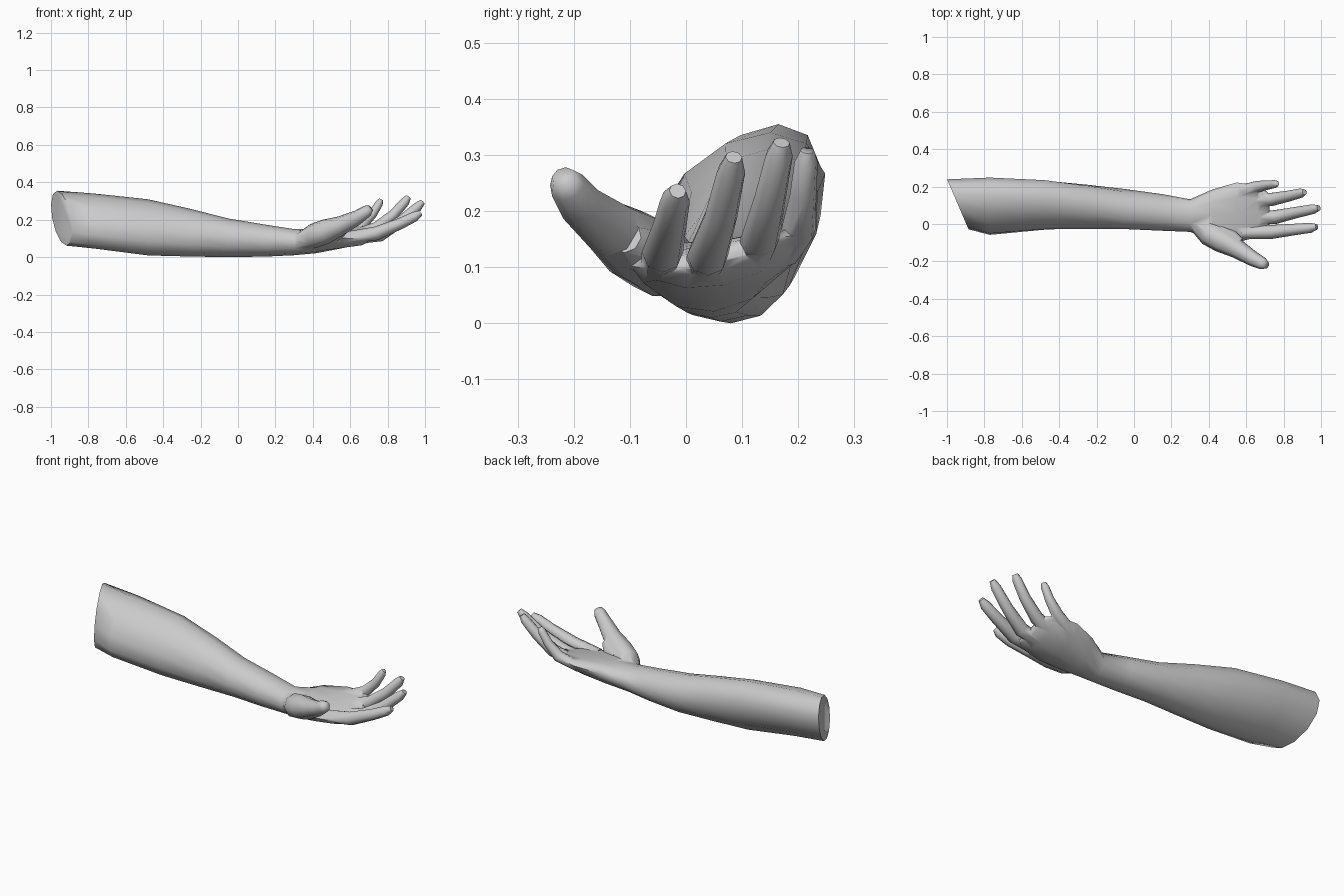
import bpy, bmesh
from math import sin, cos, tau, radians
from mathutils import Vector


def loft(name, rings):
    """Skin a list of equal-sized point rings and cap both ends."""
    bm = bmesh.new()
    rows = [[bm.verts.new(p) for p in ring] for ring in rings]
    n = len(rows[0])
    for a, b in zip(rows, rows[1:]):
        for i in range(n):
            j = (i + 1) % n
            bm.faces.new((a[i], a[j], b[j], b[i]))
    bm.faces.new(rows[0])
    bm.faces.new(rows[-1])
    bmesh.ops.recalc_face_normals(bm, faces=bm.faces[:])
    mesh = bpy.data.meshes.new(name)
    bm.to_mesh(mesh)
    bm.free()
    ob = bpy.data.objects.new(name, mesh)
    bpy.context.collection.objects.link(ob)
    return ob


def section(x, cy, cz, ry, rz, lean=0, roll=0, cup=0, n=12):
    """Oval across the arm: lean shears it, roll tips it, cup curls its sides up."""
    pts = []
    for i in range(n):
        c, s = cos(tau * i / n), sin(tau * i / n)
        pts.append(Vector((x, cy + ry * c + lean * s,
                           cz + rz * s + roll * ry * c + cup * c * c)))
    return pts


def digit(name, path, n=8):
    """Tube through (x, y, z, radius) points with a rounded tip."""
    pts = [Vector(p[:3]) for p in path]
    rings = []
    for i, p in enumerate(pts):
        t = (pts[min(i + 1, len(pts) - 1)] - pts[max(i - 1, 0)]).normalized()
        side = Vector((0, 0, 1)).cross(t).normalized()
        up = t.cross(side)
        r = path[i][3]
        rings.append([p + r * (side * cos(tau * k / n) + up * sin(tau * k / n))
                      for k in range(n)])
    return loft(name, rings)


# Forearm and palm, from the slanted cut end to the knuckles
end = section(0, 0.105, 0.208, 0.120, 0.147, lean=0.06)
for p in end:
    p.x = -1 + 0.43 * (0.24 - p.y)
arm = loft("arm", [
    end,
    section(-0.77, 0.095, 0.193, 0.145, 0.147, lean=0.055),
    section(-0.48, 0.102, 0.159, 0.130, 0.150, lean=0.04),
    section(-0.25, 0.092, 0.130, 0.118, 0.127, lean=0.02),
    section(-0.05, 0.080, 0.103, 0.107, 0.103),
    section(0.15, 0.062, 0.088, 0.098, 0.085),
    section(0.30, 0.045, 0.080, 0.087, 0.070),
    section(0.42, 0.050, 0.085, 0.135, 0.064, roll=0.1, cup=0.03),
    section(0.55, 0.062, 0.096, 0.160, 0.050, roll=0.15, cup=0.03),
    section(0.66, 0.068, 0.108, 0.138, 0.040, roll=0.22, cup=0.02),
    section(0.715, 0.065, 0.117, 0.105, 0.024, roll=0.25, cup=0.01),
    section(0.725, 0.065, 0.117, 0.080, 0.008, roll=0.25)])

# Four fingers, curling upward
digits = [
    digit("index_finger", [(0.58, -0.047, 0.104, 0.032), (0.74, -0.042, 0.127, 0.037),
                           (0.87, -0.028, 0.180, 0.030), (0.945, -0.020, 0.217, 0.027),
                           (0.977, -0.015, 0.236, 0.015)]),
    digit("middle_finger", [(0.62, 0.03, 0.098, 0.030), (0.76, 0.038, 0.120, 0.037),
                            (0.87, 0.062, 0.190, 0.030), (0.96, 0.080, 0.268, 0.026),
                            (0.988, 0.085, 0.296, 0.015)]),
    digit("ring_finger", [(0.61, 0.12, 0.115, 0.030), (0.74, 0.132, 0.152, 0.035),
                          (0.83, 0.150, 0.225, 0.029), (0.895, 0.166, 0.298, 0.025),
                          (0.912, 0.170, 0.322, 0.015)]),
    digit("little_finger", [(0.55, 0.175, 0.125, 0.027), (0.66, 0.200, 0.167, 0.031),
                            (0.72, 0.209, 0.230, 0.024), (0.755, 0.214, 0.288, 0.021),
                            (0.766, 0.216, 0.308, 0.012)]),
    # Thumb, its fleshy base and the web toward the index finger
    digit("thumb", [(0.30, 0.02, 0.080, 0.030), (0.40, -0.050, 0.112, 0.066),
                    (0.47, -0.088, 0.137, 0.066), (0.55, -0.132, 0.168, 0.052),
                    (0.64, -0.188, 0.212, 0.040), (0.69, -0.212, 0.246, 0.033),
                    (0.708, -0.219, 0.262, 0.021)]),
    digit("thumb_web", [(0.46, -0.05, 0.110, 0.050), (0.53, -0.085, 0.135, 0.045),
                        (0.57, -0.105, 0.152, 0.028)])]

# Fuse the digits into one skin with the arm
bpy.context.view_layer.objects.active = arm
arm.select_set(True)
for d in digits:
    mod = arm.modifiers.new("fuse", 'BOOLEAN')
    mod.operation, mod.solver, mod.object = 'UNION', 'EXACT', d
    bpy.ops.object.modifier_apply(modifier=mod.name)
    bpy.data.objects.remove(d)
bpy.ops.object.shade_smooth_by_angle(angle=radians(70))
